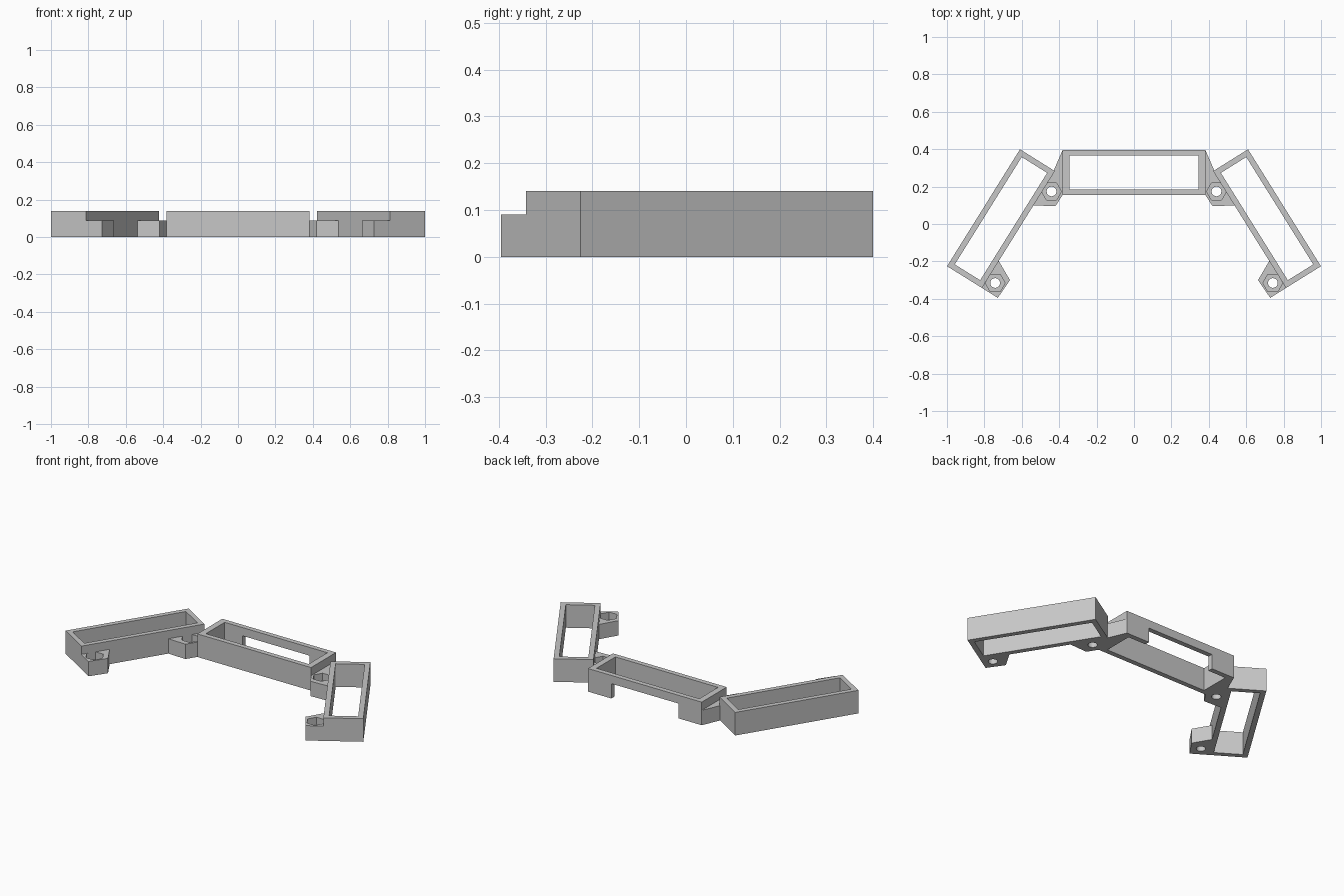
import bpy
import bmesh
import math
from mathutils import Vector

if "Cube" in bpy.data.objects:
    bpy.data.objects.remove(bpy.data.objects["Cube"], do_unlink=True)

FRAME_H, EAR_H, WALL = 0.14, 0.09, 0.03

grey = bpy.data.materials.new("light_grey")
grey.use_nodes = True
colour = (0.57, 0.57, 0.57, 1)
grey.diffuse_color = colour
grey.node_tree.nodes["Principled BSDF"].inputs["Base Color"].default_value = colour


def prism(name, points, z0, z1):
    """Extrude a plan outline between two heights."""
    bm = bmesh.new()
    face = bm.faces.new([bm.verts.new((p[0], p[1], z0)) for p in points])
    top = bmesh.ops.extrude_face_region(bm, geom=[face])["geom"]
    bmesh.ops.translate(bm, vec=(0, 0, z1 - z0),
                        verts=[v for v in top if isinstance(v, bmesh.types.BMVert)])
    bmesh.ops.recalc_face_normals(bm, faces=bm.faces)
    mesh = bpy.data.meshes.new(name)
    bm.to_mesh(mesh)
    bm.free()
    mesh.materials.append(grey)
    obj = bpy.data.objects.new(name, mesh)
    bpy.context.collection.objects.link(obj)
    return obj


def cut(obj, points, z0, z1):
    """Subtract a prism from a part, then discard the cutter."""
    cutter = prism("cutter", points, z0, z1)
    cutter.hide_render = True
    mod = obj.modifiers.new("cut", 'BOOLEAN')
    mod.operation, mod.solver, mod.object = 'DIFFERENCE', 'EXACT', cutter
    bpy.context.view_layer.objects.active = obj
    bpy.ops.object.modifier_apply(modifier=mod.name)
    bpy.data.objects.remove(cutter, do_unlink=True)


def rect(x0, x1, y0, y1):
    return [(x0, y0), (x1, y0), (x1, y1), (x0, y1)]


def ring(centre, radius, sides):
    return [(centre[0] + radius * math.cos(math.tau * i / sides),
             centre[1] + radius * math.sin(math.tau * i / sides)) for i in range(sides)]


def mounting_ear(name, points, hole):
    """Lug with a bolt hole and a hexagonal nut pocket."""
    ear = prism(name, points, 0, EAR_H)
    cut(ear, ring(hole, 0.053, 6), 0.045, EAR_H + 0.05)
    cut(ear, ring(hole, 0.026, 24), -0.05, EAR_H)


# Centre frame: open box with a slot under the back wall
centre = prism("centre_frame", rect(-0.382, 0.382, 0.155, 0.395), 0, FRAME_H)
cut(centre, rect(-0.345, 0.345, 0.155 + WALL, 0.395 - WALL), -0.1, 0.3)
cut(centre, rect(-0.225, 0.225, 0.35, 0.45), -0.1, EAR_H)

# Arm axes on the +x side: "along" runs to the back, "inward" to the middle
corner = Vector((0.813, -0.342))
along = Vector((-0.529, 0.848))
inward = Vector((-0.848, -0.529))
LENGTH, WIDTH = 0.737, 0.22

for label, side in (("left", 1), ("right", -1)):
    def arm(u, v):
        p = corner + along * u + inward * v
        return (p.x * side, p.y)

    def arm_rect(u0, u1, v0, v1):
        return [arm(u0, v0), arm(u1, v0), arm(u1, v1), arm(u0, v1)]

    # Side frame
    frame = prism(label + "_arm_frame", arm_rect(0, LENGTH, -WIDTH, 0), 0, FRAME_H)
    cut(frame, arm_rect(WALL, LENGTH - WALL, WALL - WIDTH, -WALL), -0.1, 0.3)

    # Lug at the front end of the arm
    mounting_ear(label + "_arm_ear",
                 [arm(0, 0), arm(0, 0.1), arm(0.115, 0.105), arm(0.17, 0)],
                 arm(0.06, 0.046))

    # Lug joining the arm to the centre frame
    plan = [(0.382, 0.395), (0.43, 0.284), (0.543, 0.1), (0.42, 0.095), (0.382, 0.155)]
    mounting_ear(label + "_joint_ear", [(x * side, y) for x, y in plan],
                 (0.441 * side, 0.174))
